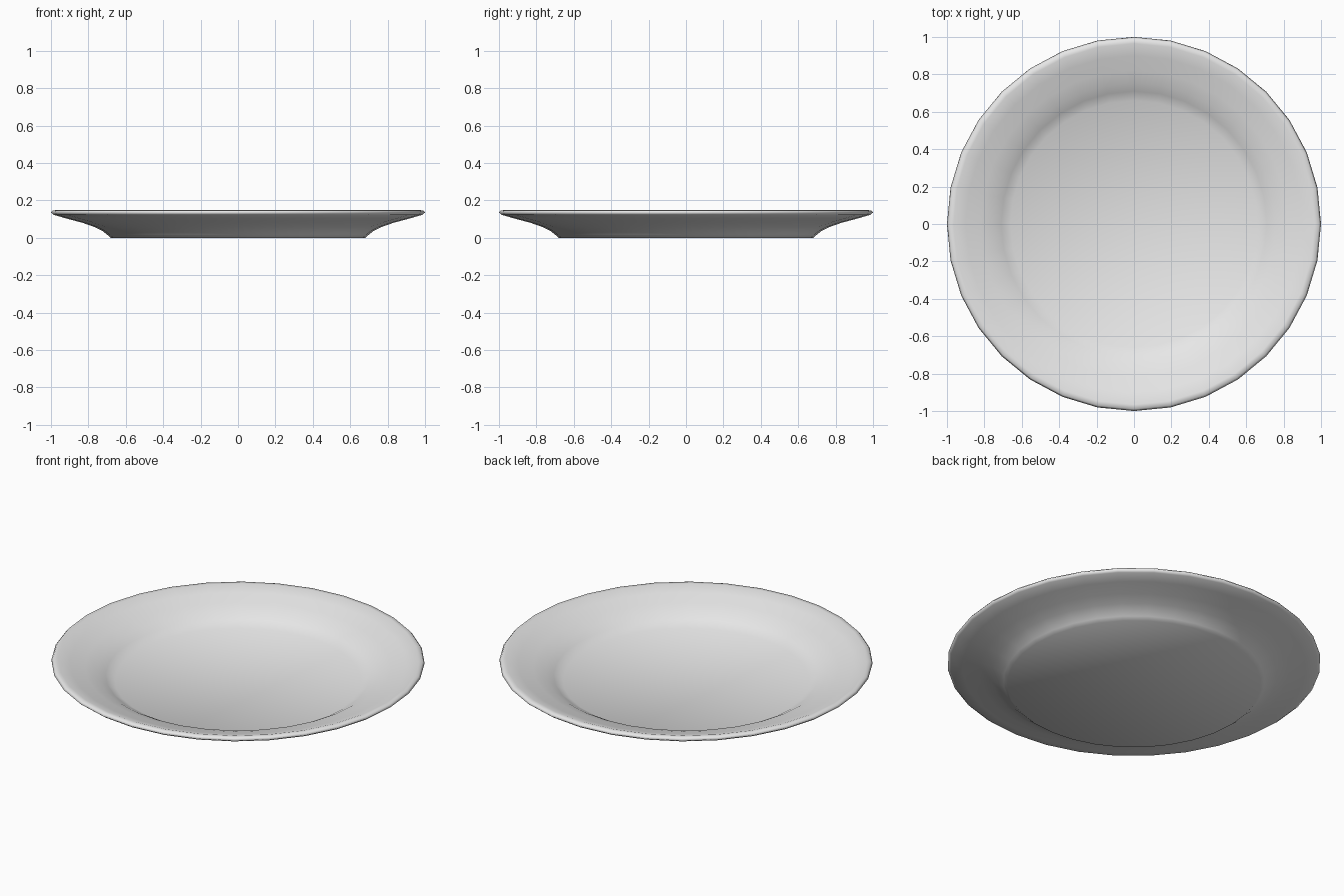
import bpy
import bmesh
from math import cos, sin, tau

cube = bpy.data.objects.get("Cube")
if cube:
    bpy.data.objects.remove(cube, do_unlink=True)

SIDES = 32

# Cross-section (radius, height) from the foot, around the lip, to the well
PROFILE = [
    (0.68, 0.0), (0.70, 0.017), (0.725, 0.037), (0.765, 0.057), (0.83, 0.08),
    (0.92, 0.104), (0.985, 0.123), (1.0, 0.135), (0.99, 0.147), (0.965, 0.148),
    (0.90, 0.127), (0.82, 0.103), (0.755, 0.08), (0.71, 0.055), (0.66, 0.025),
]

# Glazed ceramic
ceramic = bpy.data.materials.new("pale_grey_ceramic")
ceramic.use_nodes = True
colour = (0.8, 0.8, 0.8, 1.0)
ceramic.diffuse_color = colour
ceramic.node_tree.nodes["Principled BSDF"].inputs["Base Color"].default_value = colour

# Lathe the cross-section into rings and bridge them
bm = bmesh.new()
rings = [
    [bm.verts.new((r * cos(tau * i / SIDES), r * sin(tau * i / SIDES), z))
     for i in range(SIDES)]
    for r, z in PROFILE
]
for low, high in zip(rings, rings[1:]):
    for i in range(SIDES):
        j = (i + 1) % SIDES
        bm.faces.new((low[i], low[j], high[j], high[i]))

# Flat underside and flat well
bm.faces.new(rings[0][::-1])
bm.faces.new(rings[-1])
for face in bm.faces:
    face.smooth = True

mesh = bpy.data.meshes.new("plate")
bm.to_mesh(mesh)
bm.free()
mesh.materials.append(ceramic)
plate = bpy.data.objects.new("plate", mesh)
bpy.context.collection.objects.link(plate)
